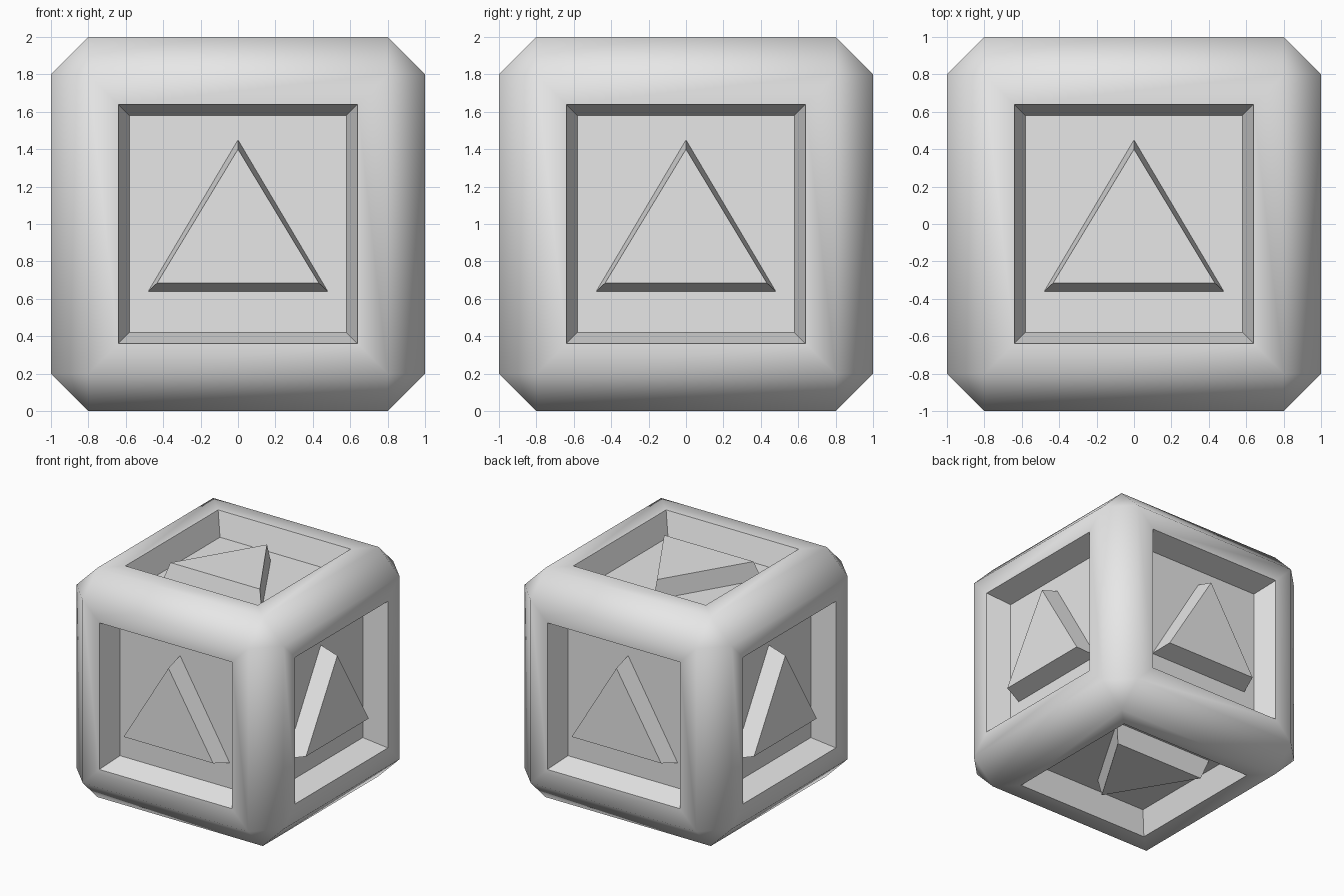
import bpy
import bmesh
import math
from mathutils import Matrix, Vector

cube = bpy.data.objects.get("Cube")
if cube:
    bpy.data.objects.remove(cube, do_unlink=True)

# Single grey material
GREY = (0.8, 0.8, 0.8, 1)
grey = bpy.data.materials.new("light_grey")
grey.use_nodes = True
grey.diffuse_color = GREY
grey.node_tree.nodes["Principled BSDF"].inputs["Base Color"].default_value = GREY

CENTRE = Vector((0, 0, 1))
CHAMFER = 0.2
FLOOR = 0.8      # distance of the recess floors from the centre
RAISED = 0.96    # distance of the triangle tops from the centre


def add_object(name, bm):
    bmesh.ops.recalc_face_normals(bm, faces=bm.faces[:])
    mesh = bpy.data.meshes.new(name)
    bm.to_mesh(mesh)
    bm.free()
    mesh.materials.append(grey)
    obj = bpy.data.objects.new(name, mesh)
    bpy.context.collection.objects.link(obj)
    return obj


# Block with chamfered edges and a tapered square recess in every side
bm = bmesh.new()
bmesh.ops.create_cube(bm, size=2, matrix=Matrix.Translation(CENTRE))
bmesh.ops.bevel(bm, geom=bm.edges[:], offset=CHAMFER, offset_type='OFFSET',
                segments=1, affect='EDGES')
bm.normal_update()
sides = [f for f in bm.faces if max(abs(c) for c in f.normal) > 0.99]
bmesh.ops.inset_individual(bm, faces=sides, thickness=0.16, use_even_offset=True)
bmesh.ops.inset_individual(bm, faces=sides, thickness=0.06, depth=FLOOR - 1,
                           use_even_offset=True)
block = add_object("block", bm)
bpy.ops.object.select_all(action='DESELECT')
block.select_set(True)
bpy.context.view_layer.objects.active = block
bpy.ops.object.shade_smooth_by_angle(angle=math.radians(60))


# Raised triangle with sloping sides, standing on a recess floor
def triangle(name, normal, up):
    normal, up = Vector(normal), Vector(up)
    across = up.cross(normal)
    bm = bmesh.new()
    rings = []
    for dist, half, low, high in ((FLOOR, 0.48, -0.36, 0.45),
                                  (RAISED, 0.432, -0.315, 0.4)):
        points = ((-half, low), (half, low), (0, high))
        rings.append([bm.verts.new(CENTRE + across * u + up * v + normal * dist)
                      for u, v in points])
    base, top = rings
    bm.faces.new(top)
    bm.faces.new(base[::-1])
    for i in range(3):
        j = (i + 1) % 3
        bm.faces.new((base[i], base[j], top[j], top[i]))
    add_object(name, bm)


UP = (0, 0, 1)
for side, normal, up in (("front", (0, -1, 0), UP), ("back", (0, 1, 0), UP),
                         ("left", (1, 0, 0), UP), ("right", (-1, 0, 0), UP),
                         ("top", UP, (0, 1, 0)), ("bottom", (0, 0, -1), (0, -1, 0))):
    triangle("triangle_" + side, normal, up)
